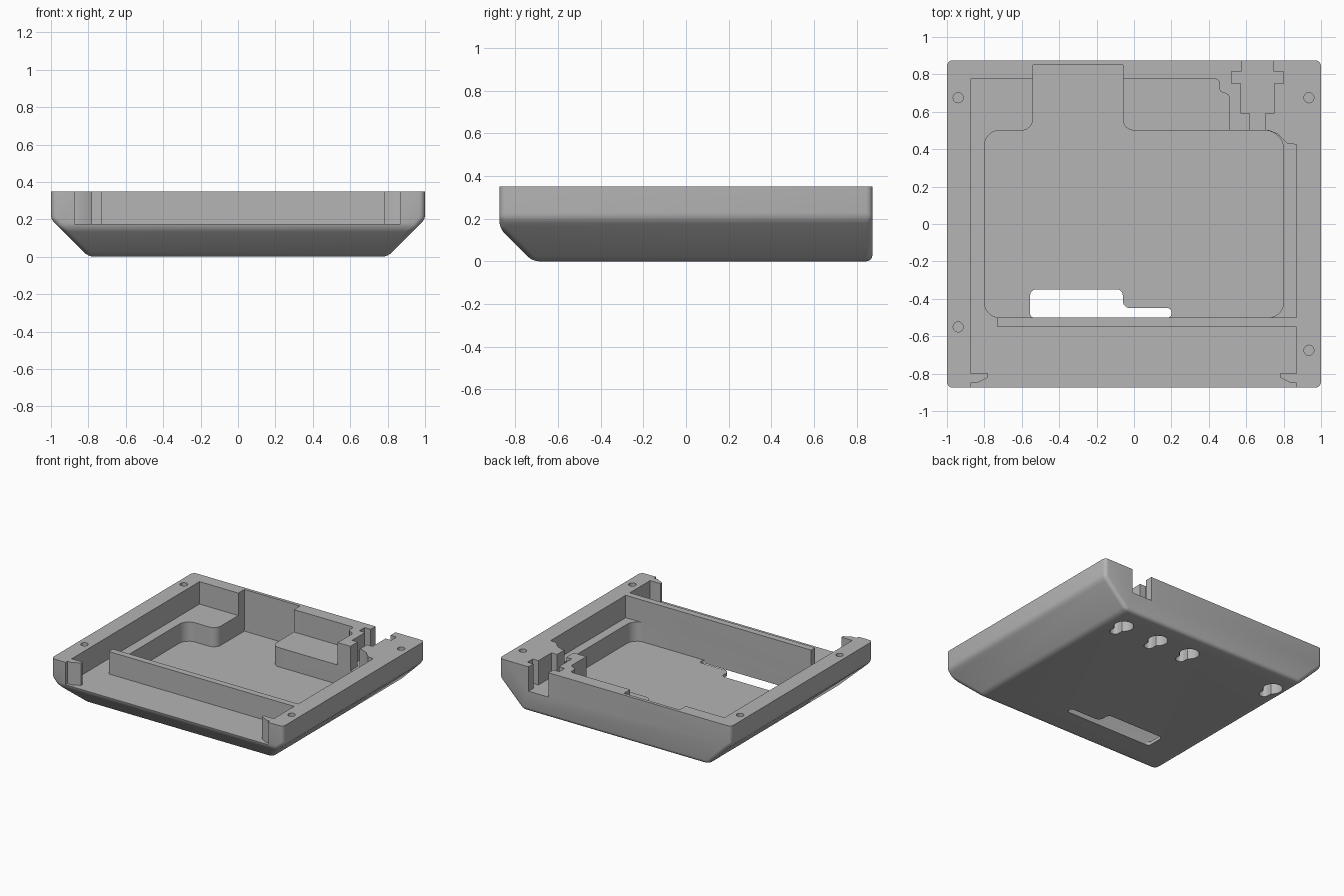
import bpy, bmesh
from math import radians
from mathutils import Vector

if "Cube" in bpy.data.objects:
    bpy.data.objects.remove(bpy.data.objects["Cube"], do_unlink=True)

TOP, LEDGE, FLOOR = 0.35, 0.175, 0.025
OVER, UNDER = 0.5, -0.1

grey = bpy.data.materials.new("plain grey")
grey.use_nodes = True
colour = (0.46, 0.46, 0.46, 1)
grey.diffuse_color = colour
grey.node_tree.nodes["Principled BSDF"].inputs["Base Color"].default_value = colour


def make_object(name, bm):
    bmesh.ops.recalc_face_normals(bm, faces=bm.faces[:])
    mesh = bpy.data.meshes.new(name)
    bm.to_mesh(mesh)
    bm.free()
    mesh.materials.append(grey)
    obj = bpy.data.objects.new(name, mesh)
    bpy.context.collection.objects.link(obj)
    return obj


def fillet(outline, steps=6):
    """Round each (x, y, radius) corner of a closed plan outline."""
    result = []
    for i, corner in enumerate(outline):
        p = Vector(corner[:2])
        r = corner[2] if len(corner) > 2 else 0
        if not r:
            result.append(p)
            continue
        a = (Vector(outline[i - 1][:2]) - p).normalized() * r
        b = (Vector(outline[(i + 1) % len(outline)][:2]) - p).normalized() * r
        centre = p + a + b
        for k in range(steps + 1):
            t = k / steps
            direction = (-b).lerp(-a, t).normalized()
            result.append(centre + direction * r)
    return result


def prism(name, outline, z0, z1):
    bm = bmesh.new()
    face = bm.faces.new([bm.verts.new((p.x, p.y, z0)) for p in fillet(outline)])
    up = bmesh.ops.extrude_face_region(bm, geom=[face])["geom"]
    bmesh.ops.translate(bm, vec=(0, 0, z1 - z0),
                        verts=[v for v in up if isinstance(v, bmesh.types.BMVert)])
    return make_object(name, bm)


def cylinder(name, x, y, radius, z0, z1):
    bm = bmesh.new()
    bmesh.ops.create_cone(bm, cap_ends=True, segments=24, radius1=radius,
                          radius2=radius, depth=z1 - z0)
    bmesh.ops.translate(bm, verts=bm.verts[:], vec=(x, y, (z0 + z1) / 2))
    return make_object(name, bm)


def combine(target, tool, operation="DIFFERENCE"):
    mod = target.modifiers.new(tool.name, "BOOLEAN")
    mod.operation, mod.solver, mod.object = operation, "EXACT", tool
    bpy.context.view_layer.objects.active = target
    bpy.ops.object.modifier_apply(modifier=mod.name)
    bpy.data.objects.remove(tool, do_unlink=True)


# Outer block with sloping underside at the sides and front, soft lower edges
bm = bmesh.new()
bmesh.ops.create_cube(bm, size=1)
for v in bm.verts:
    v.co = (v.co.x * 2, v.co.y * 1.75, (v.co.z + 0.5) * TOP)
for point, normal in (((0.8, 0, 0), (1, 0, -1)), ((-0.8, 0, 0), (-1, 0, -1)),
                      ((0, -0.72, 0), (0, -1, -1))):
    bmesh.ops.bisect_plane(bm, geom=bm.verts[:] + bm.edges[:] + bm.faces[:],
                           plane_co=point, plane_no=normal, clear_outer=True)
    bmesh.ops.holes_fill(bm, edges=bm.edges[:], sides=0)
bmesh.ops.recalc_face_normals(bm, faces=bm.faces[:])
soft = [e for e in bm.edges if min(v.co.z for v in e.verts) < TOP - 0.01]
bmesh.ops.bevel(bm, geom=soft, offset=0.03, segments=4, profile=0.5,
                affect="EDGES", clamp_overlap=True)
case = make_object("case_bottom", bm)

# Upper recess, open at the front between two hooked lips
combine(case, prism("upper_recess", [
    (-0.875, -0.95), (-0.875, -0.85), (-0.84, -0.85), (-0.78, -0.82),
    (-0.78, -0.8), (-0.875, -0.8), (-0.875, 0.775), (0.455, 0.775, 0.02),
    (0.455, 0.7, 0.03), (0.51, 0.7, 0.03), (0.51, 0.5), (0.72, 0.5),
    (0.77, 0.48), (0.82, 0.43), (0.87, 0.425), (0.87, -0.8), (0.78, -0.8),
    (0.78, -0.82), (0.84, -0.85), (0.87, -0.85), (0.87, -0.95)], LEDGE, OVER))

# Deep pocket with a bay reaching the back wall
combine(case, prism("deep_pocket", [
    (-0.8, -0.5, 0.08), (0.8, -0.5, 0.08), (0.8, 0.5, 0.1), (-0.06, 0.5, 0.06),
    (-0.06, 0.85), (-0.54, 0.85), (-0.54, 0.5, 0.06), (-0.8, 0.5, 0.08)],
    FLOOR, OVER))

# Stepped connector channel through the back wall, given as half widths
half = [(0.04, 0.45), (0.04, 0.59), (0.088, 0.59), (0.088, 0.75), (0.138, 0.75),
        (0.138, 0.815), (0.086, 0.815), (0.086, 0.95)]
channel = [(0.66 - w, y) for w, y in half] + [(0.66 + w, y) for w, y in half[::-1]]
combine(case, prism("connector_channel", channel, 0.16, OVER))

# Window through the floor
combine(case, prism("floor_window", [
    (-0.555, -0.5, 0.02), (0.2, -0.5, 0.02), (0.2, -0.45, 0.02),
    (-0.06, -0.45, 0.04), (-0.06, -0.35, 0.03), (-0.555, -0.35, 0.03)],
    UNDER, 0.1))

# Screw holes in the rim
for x, y in ((-0.94, 0.675), (0.935, 0.675), (-0.94, -0.55), (0.935, -0.675)):
    combine(case, cylinder("screw_hole", x, y, 0.027, 0.22, OVER))

# Keyhole hangers in the underside
for x in (-0.71, 0.06, 0.35, 0.665):
    combine(case, cylinder("keyhole_head", x, 0.68, 0.07, UNDER, 0.1))
    combine(case, prism("keyhole_slot", [
        (x - 0.035, 0.55, 0.03), (x + 0.035, 0.55, 0.03),
        (x + 0.035, 0.68), (x - 0.035, 0.68)], UNDER, 0.1))

# Upright divider behind the front opening
combine(case, prism("divider_wall", [
    (-0.73, -0.55), (0.88, -0.55), (0.88, -0.5), (-0.73, -0.5)],
    LEDGE - 0.02, TOP), "UNION")

bpy.ops.object.select_all(action="DESELECT")
case.select_set(True)
bpy.context.view_layer.objects.active = case
bpy.ops.object.shade_smooth_by_angle(angle=radians(30))
